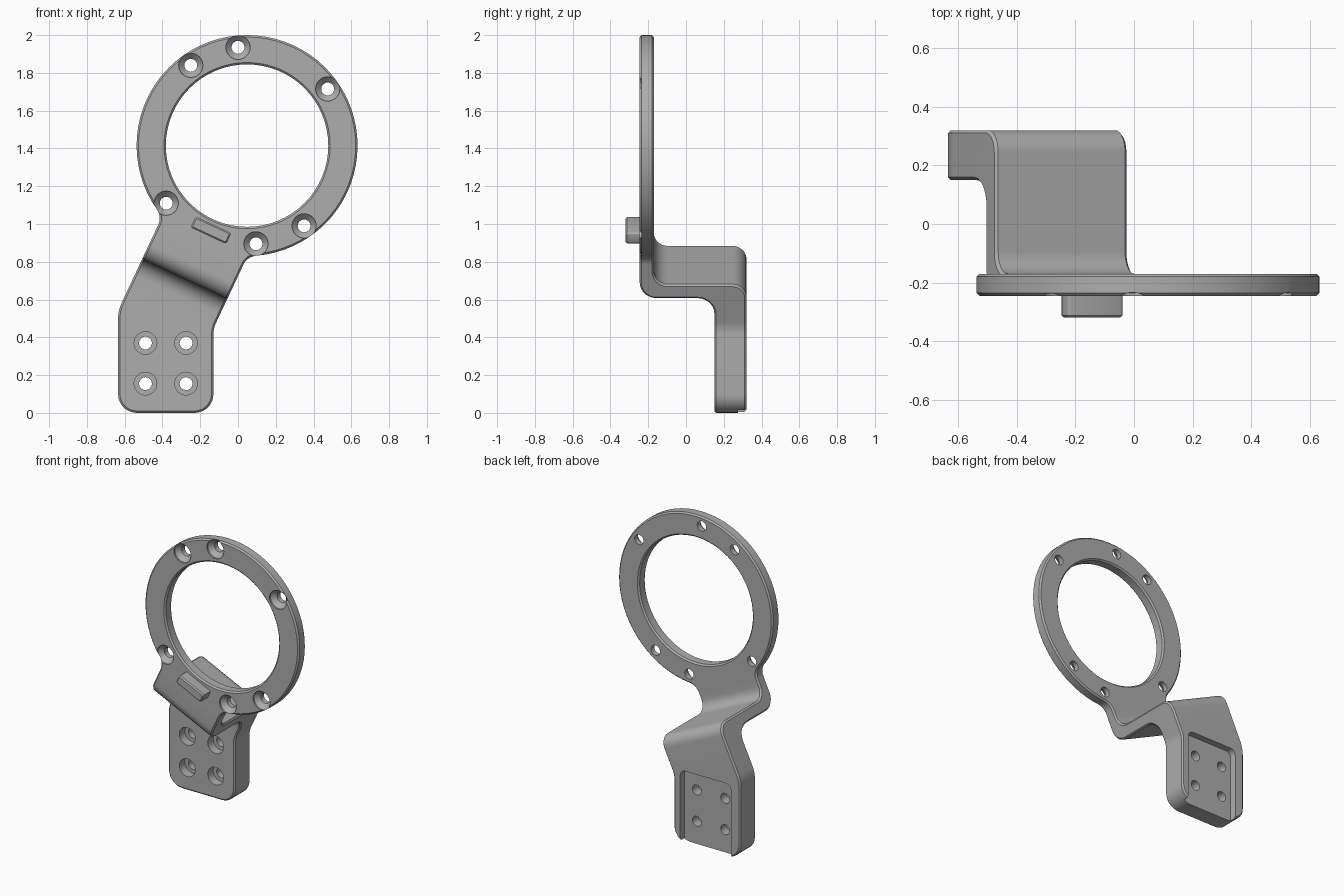
import bpy, bmesh
from math import sin, cos, tan, atan2, sqrt, pi, radians
from mathutils import Vector

cube = bpy.data.objects.get("Cube")
if cube:
    bpy.data.objects.remove(cube)

# Ring and slanted arm directions in the x-z plane
TILT = radians(25)
U = Vector((sin(TILT), cos(TILT)))      # along the arm
V = Vector((cos(TILT), -sin(TILT)))     # across the arm
CENTRE = Vector((0.048, 1.415))
OUTER, INNER, HALF_ARM = 0.585, 0.43, 0.249

grey = bpy.data.materials.new("plain grey")
grey.use_nodes = True
colour = (0.42, 0.42, 0.42, 1)
grey.diffuse_color = colour
grey.node_tree.nodes["Principled BSDF"].inputs["Base Color"].default_value = colour


def arc(centre, r, a0, a1, n):
    return [Vector(centre) + r * Vector((cos(a0 + (a1 - a0) * i / n), sin(a0 + (a1 - a0) * i / n)))
            for i in range(n + 1)]


def rounded(corners, n=7):
    """Polygon from (point, radius) pairs with filleted corners."""
    out = []
    for i, (p, r) in enumerate(corners):
        p = Vector(p)
        if r == 0:
            out.append(p)
            continue
        d1 = (Vector(corners[i - 1][0]) - p).normalized()
        d2 = (Vector(corners[(i + 1) % len(corners)][0]) - p).normalized()
        half = d1.angle(d2) / 2
        c = p + (d1 + d2).normalized() * r / sin(half)
        a = p + d1 * r / tan(half) - c
        b = p + d2 * r / tan(half) - c
        a0 = atan2(a.y, a.x)
        turn = (atan2(b.y, b.x) - a0 + pi) % (2 * pi) - pi
        out += arc(c, r, a0, a0 + turn, n)
    return out


def loft(bm, rings):
    """Closed solid through matching rings of 3D points."""
    loops = [[bm.verts.new(p) for p in ring] for ring in rings]
    for lo, hi in zip(loops, loops[1:]):
        for i in range(len(lo)):
            bm.faces.new((lo[i - 1], lo[i], hi[i], hi[i - 1]))
    bm.faces.new(loops[0])
    bm.faces.new(loops[-1])


def prism_y(bm, pts, y0, y1):
    loft(bm, [[(p.x, y, p.y) for p in pts] for y in (y0, y1)])


def turned(bm, centre, steps, n=32):
    loft(bm, [[(p.x, y, p.y) for p in arc(centre, r, 0, 2 * pi, n)[:-1]] for r, y in steps])


def finish(name, bm):
    bmesh.ops.recalc_face_normals(bm, faces=bm.faces)
    mesh = bpy.data.meshes.new(name)
    bm.to_mesh(mesh)
    bm.free()
    mesh.materials.append(grey)
    obj = bpy.data.objects.new(name, mesh)
    bpy.context.collection.objects.link(obj)
    return obj


def bake(obj):
    dg = bpy.context.evaluated_depsgraph_get()
    obj.data = bpy.data.meshes.new_from_object(obj.evaluated_get(dg))
    obj.modifiers.clear()


def boolean(obj, cutter, operation):
    mod = obj.modifiers.new(operation, "BOOLEAN")
    mod.object, mod.operation, mod.solver = cutter, operation, "EXACT"
    bake(obj)
    bpy.data.objects.remove(cutter)


def chamfer(obj, width):
    mod = obj.modifiers.new("chamfer", "BEVEL")
    mod.width, mod.segments, mod.limit_method = width, 1, "ANGLE"
    mod.angle_limit = radians(45)
    mod.use_clamp_overlap = False
    bake(obj)


# Front outline: ring blended into the arm, then the foot plate
BLEND = 0.08
fx = HALF_ARM + BLEND
fy = -sqrt((OUTER + BLEND) ** 2 - fx ** 2)
right_blend = arc((fx, fy), BLEND, pi, atan2(-fy, -fx), 6)
left_blend = [Vector((-p.x, p.y)) for p in reversed(right_blend)]
a0 = atan2(fy, fx)
rim = arc((0, 0), OUTER, a0, pi - a0, 60)[1:-1]
local = right_blend + rim + left_blend
outline = [(CENTRE + V * p.x + U * p.y, 0) for p in local]
outline += [((-0.635, 0.542), 0.2), ((-0.635, 0), 0.1), ((-0.13, 0), 0.1), ((-0.13, 0.448), 0.15)]
bm = bmesh.new()
prism_y(bm, rounded(outline), -0.6, 0.6)
bracket = finish("ring_bracket", bm)

# Side profile: thin upper plate, shelf, thick lower plate
profile = rounded([((2.4, -0.245), 0), ((0.523, -0.245), 0.09), ((0.523, 0.15), 0.09),
                   ((-0.7, 0.15), 0), ((-0.7, 0.32), 0), ((0.605, 0.32), 0.075),
                   ((0.605, -0.17), 0.075), ((2.4, -0.17), 0)])
bm = bmesh.new()
loft(bm, [[(p.x * U.x + w * V.x, p.y, p.x * U.y + w * V.y) for p in profile] for w in (-2, 1)])
boolean(bracket, finish("profile_cutter", bm), "INTERSECT")

# Large ring opening, then chamfered edges
bm = bmesh.new()
turned(bm, CENTRE, [(INNER, -0.4), (INNER, 0)], 64)
boolean(bracket, finish("opening_cutter", bm), "DIFFERENCE")
chamfer(bracket, 0.01)

# Countersunk ring holes and counterbored plate holes
bm = bmesh.new()
for c in [(0, 1.935), (-0.25, 1.84), (0.475, 1.715), (-0.38, 1.11), (0.35, 0.99), (0.095, 0.895)]:
    turned(bm, c, [(0.064, -0.3), (0.064, -0.235), (0.034, -0.205), (0.034, -0.1)])
for x in (-0.49, -0.275):
    for z in (0.155, 0.37):
        turned(bm, (x, z), [(0.06, 0.05), (0.06, 0.21), (0.034, 0.21), (0.034, 0.4)])
boolean(bracket, finish("hole_cutter", bm), "DIFFERENCE")

# Rear pocket, open at the bottom
bm = bmesh.new()
prism_y(bm, rounded([((-0.565, -0.1), 0), ((-0.18, -0.1), 0),
                     ((-0.18, 0.5), 0.04), ((-0.565, 0.5), 0.04)]), 0.275, 0.5)
boolean(bracket, finish("pocket_cutter", bm), "DIFFERENCE")

# Raised tab on the front
bm = bmesh.new()
mid = Vector((-0.143, 0.967))
tab_corners = [(mid + V * a * 0.104 + U * b * 0.032, 0.012)
               for a, b in ((-1, -1), (1, -1), (1, 1), (-1, 1))]
prism_y(bm, rounded(tab_corners, 3), -0.32, -0.2)
tab = finish("front_tab", bm)
chamfer(tab, 0.008)

# Smooth curved walls, crisp edges
for obj in (bracket, tab):
    bpy.ops.object.select_all(action="DESELECT")
    obj.select_set(True)
    bpy.context.view_layer.objects.active = obj
    bpy.ops.object.shade_smooth_by_angle(angle=radians(30))
